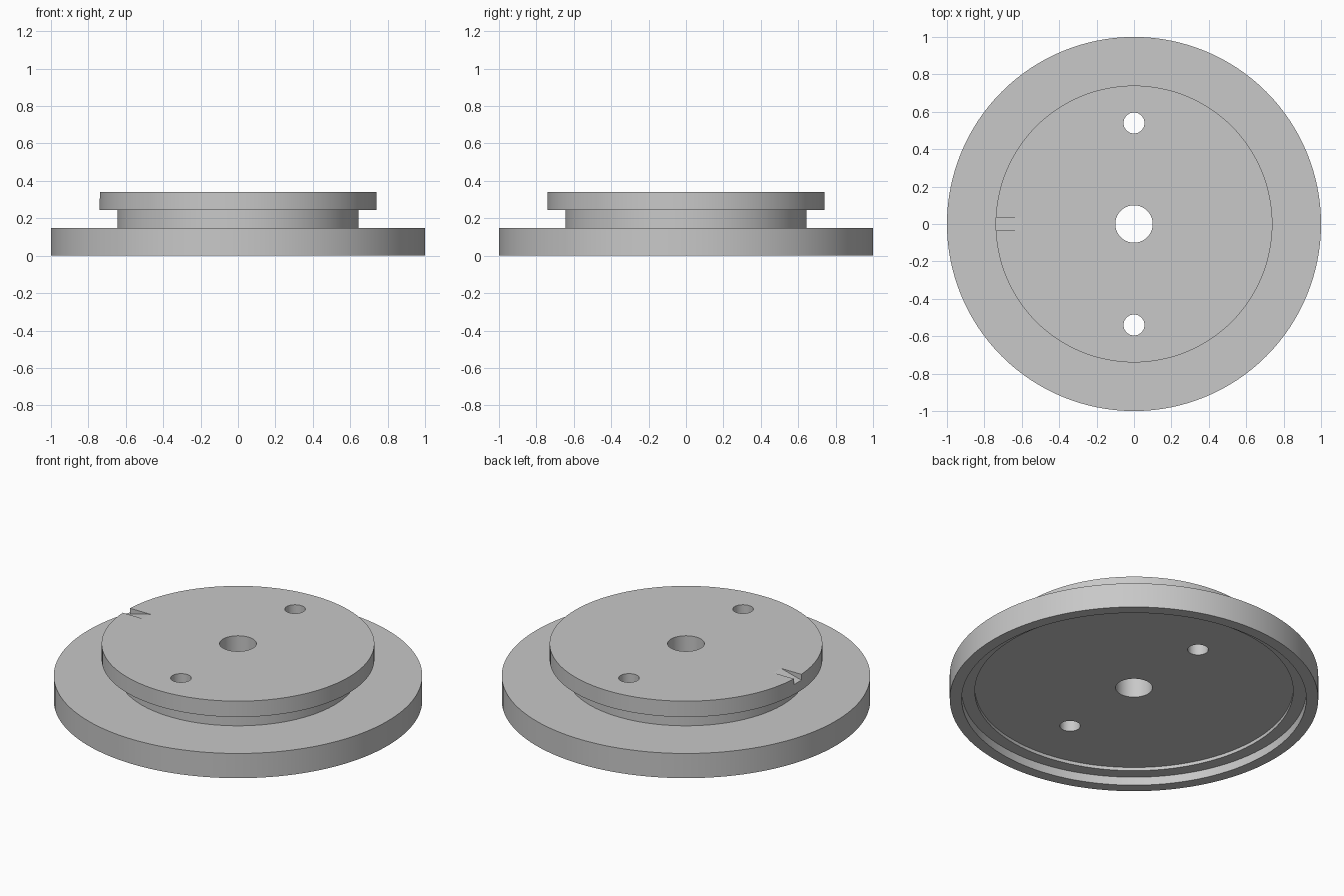
import bpy
import bmesh
import math
from mathutils import Vector

cube = bpy.data.objects.get("Cube")
if cube:
    bpy.data.objects.remove(cube, do_unlink=True)

SEGMENTS = 128
TOP = 0.34

# Plain grey material
grey = bpy.data.materials.new("light_grey")
grey.use_nodes = True
grey.diffuse_color = (0.58, 0.58, 0.58, 1)
grey.node_tree.nodes["Principled BSDF"].inputs["Base Color"].default_value = grey.diffuse_color


def add_object(name, bm):
    bmesh.ops.recalc_face_normals(bm, faces=bm.faces[:])
    mesh = bpy.data.meshes.new(name)
    bm.to_mesh(mesh)
    bm.free()
    obj = bpy.data.objects.new(name, mesh)
    bpy.context.collection.objects.link(obj)
    return obj


def lathe(name, profile):
    """Spin a closed (radius, z) outline around the z axis."""
    bm = bmesh.new()
    verts = [bm.verts.new((r, 0, z)) for r, z in profile]
    edges = [bm.edges.new((v, verts[i - 1])) for i, v in enumerate(verts)]
    bmesh.ops.spin(bm, geom=verts + edges, cent=(0, 0, 0), axis=(0, 0, 1),
                   angle=math.tau, steps=SEGMENTS, use_merge=True)
    bmesh.ops.remove_doubles(bm, verts=bm.verts[:], dist=1e-5)
    return add_object(name, bm)


def cut(target, cutter):
    cutter.hide_render = True
    mod = target.modifiers.new(cutter.name, 'BOOLEAN')
    mod.operation = 'DIFFERENCE'
    mod.solver = 'EXACT'
    mod.object = cutter
    bpy.context.view_layer.objects.active = target
    bpy.ops.object.modifier_apply(modifier=mod.name)
    bpy.data.objects.remove(cutter, do_unlink=True)


# Stepped disc: recessed underside, base rim, neck, upper flange, centre bore
disc = lathe("flanged_disc", [
    (0.10, 0.07), (0.864, 0.07), (0.864, 0.05), (0.935, 0.05), (0.935, 0),
    (1, 0), (1, 0.148), (0.645, 0.148), (0.645, 0.245),
    (0.74, 0.245), (0.74, TOP), (0.10, TOP)])
disc.data.materials.append(grey)

# Two through holes, front and back
for side in (-1, 1):
    bm = bmesh.new()
    bmesh.ops.create_cone(bm, cap_ends=True, segments=48, radius1=0.056,
                          radius2=0.056, depth=1)
    bmesh.ops.translate(bm, verts=bm.verts[:], vec=(0, side * 0.54, 0.2))
    cut(disc, add_object("hole_cutter", bm))

# Ramped notch in the flange edge, sloping down towards the outside
bm = bmesh.new()
ramp = [bm.verts.new((x, -0.035, TOP + z))
        for x, z in ((-0.875, -0.07), (-0.47, 0.035), (-0.875, 0.035))]
face = bm.faces.new(ramp)
extruded = bmesh.ops.extrude_face_region(bm, geom=[face])["geom"]
bmesh.ops.translate(bm, vec=Vector((0, 0.07, 0)),
                    verts=[g for g in extruded if isinstance(g, bmesh.types.BMVert)])
cut(disc, add_object("notch_cutter", bm))

# Smooth round walls, sharp rims
bpy.ops.object.select_all(action='DESELECT')
disc.select_set(True)
bpy.context.view_layer.objects.active = disc
bpy.ops.object.shade_smooth_by_angle(angle=math.radians(12))
